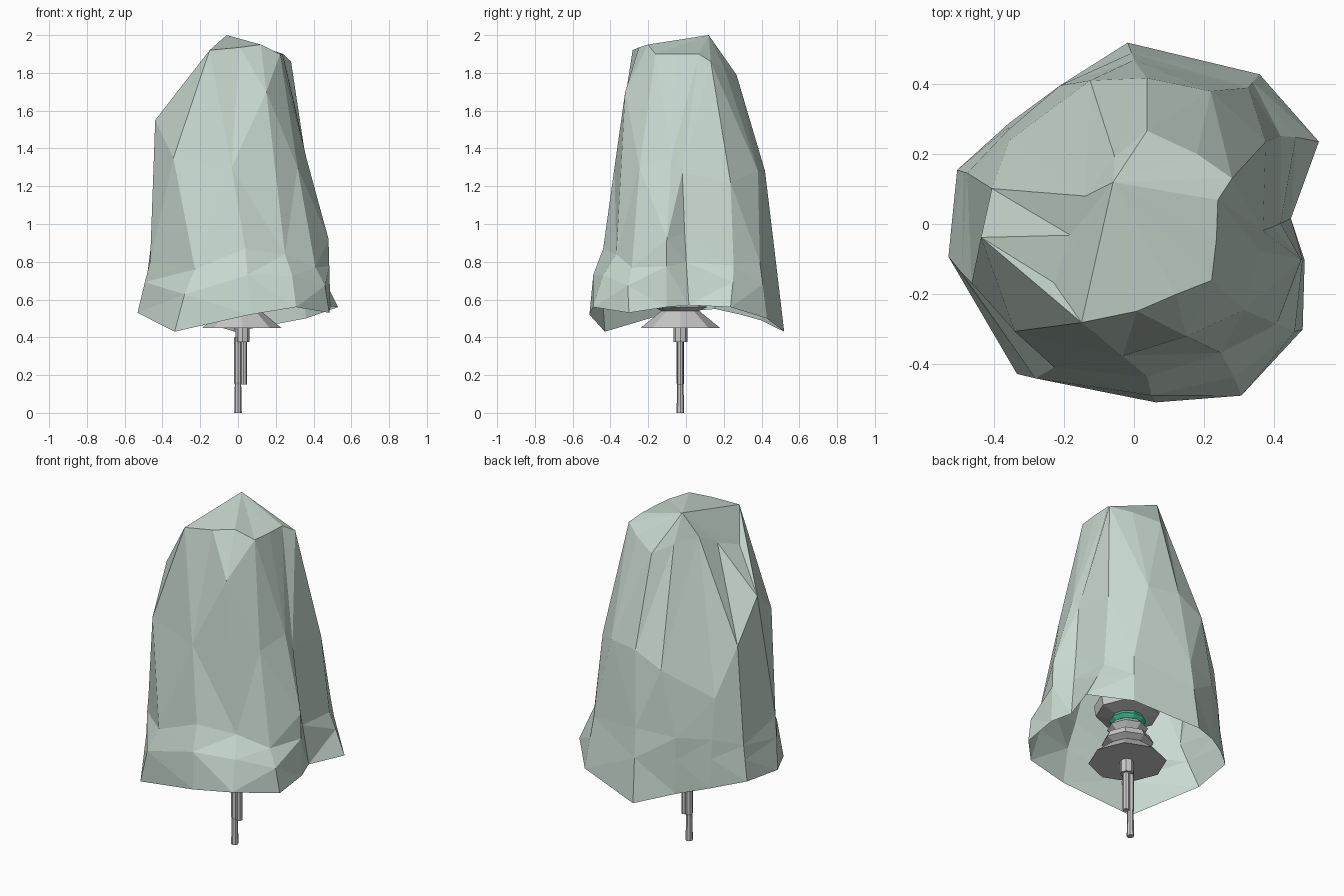
import bpy, bmesh, math

if "Cube" in bpy.data.objects:
    bpy.data.objects.remove(bpy.data.objects["Cube"])


def paint(obj, name, rgb):
    mat = bpy.data.materials.new(name)
    mat.diffuse_color = (*rgb, 1)
    mat.use_nodes = True
    mat.node_tree.nodes["Principled BSDF"].inputs["Base Color"].default_value = mat.diffuse_color
    obj.data.materials.append(mat)


def make(name, bm):
    mesh = bpy.data.meshes.new(name)
    bm.to_mesh(mesh)
    bm.free()
    obj = bpy.data.objects.new(name, mesh)
    bpy.context.collection.objects.link(obj)
    return obj


def bridge(bm, a, b):
    """Triangulated strip; each quad is split along its shorter diagonal,
    except the outer ridge at fold 7, which always runs up to the right."""
    n = len(a)
    for i in range(n):
        j = (i + 1) % n
        up = (a[i].co - b[j].co).length <= (a[j].co - b[i].co).length
        if up or i == 7:
            bm.faces.new((a[i], a[j], b[j]))
            bm.faces.new((a[i], b[j], b[i]))
        else:
            bm.faces.new((a[i], a[j], b[i]))
            bm.faces.new((a[j], b[j], b[i]))


def lathe(name, profile, sides, x, y):
    """Faceted turned part from (radius, height) pairs, capped at both ends."""
    bm = bmesh.new()
    rings = [[bm.verts.new((x + r * math.cos(2 * math.pi * i / sides),
                            y + r * math.sin(2 * math.pi * i / sides), z))
              for i in range(sides)] for r, z in profile]
    for a, b in zip(rings, rings[1:]):
        for i in range(sides):
            j = (i + 1) % sides
            bm.faces.new((a[i], a[j], b[j], b[i]))
    bm.faces.new(rings[0][::-1])
    bm.faces.new(rings[-1])
    return make(name, bm)


# Draped cloth: 13 folds, each ring gives (angle, radius, height)
rim = [(2, .45, .57), (24, .58, .56), (50, .56, .50), (92, .52, .43), (118, .45, .49),
       (141, .46, .52), (163, .53, .55), (190, .54, .53), (232, .545, .43), (277, .515, .52),
       (302, .58, .56), (328, .57, .53), (348, .50, .56)]
skirt = [(-1, .40, .95), (31, .49, .78), (50, .51, .80), (90, .47, .85), (118, .45, .82),
         (143, .45, .80), (163, .50, .75), (200, .495, .80), (241, .47, .76), (275, .44, .87),
         (304, .445, .84), (325, .50, .77), (348, .49, .92)]
waist = [(-3, .37, 1.27), (32, .445, 1.22), (60, .44, 1.28), (85, .42, 1.28), (107, .43, 1.20),
         (146, .43, 1.03), (166, .42, 1.30), (185, .44, 1.55), (222, .46, 1.35), (265, .38, 1.30),
         (295, .355, 1.70), (322, .40, 1.30), (348, .37, 1.35)]
crown = [(16, .25, 1.90), (25, .31, 1.86), (48, .27, 1.83), (82, .27, 1.79), (106, .20, 1.84),
         (150, .16, 1.87), (190, .185, 1.80), (216, .285, 1.75), (242, .32, 1.92), (272, .25, 1.935),
         (301, .235, 1.95), (324, .275, 1.90), (350, .24, 1.90)]
# Bulging hem, part way from rim to skirt, fuller at the front
hem = [(a + (b - a) * .6, (r + (s - r) * .6) * (1.05 if 7 < i < 12 else 1), z + (w - z) * .6)
       for i, ((a, r, z), (b, s, w)) in enumerate(zip(rim, skirt))]

bm = bmesh.new()
rings = [[bm.verts.new((r * math.cos(math.radians(a)), r * math.sin(math.radians(a)), z))
          for a, r, z in ring] for ring in (rim, hem, skirt, waist, crown)]
for lower, upper in zip(rings, rings[1:]):
    bridge(bm, lower, upper)
peak = bm.verts.new((-.06, .12, 2.0))
top = rings[-1]
for i in range(len(top)):
    bm.faces.new((top[i], top[(i + 1) % len(top)], peak))
paint(make("draped_cloth", bm), "pale_green", (.58, .70, .63))

# Two stems and the collar that holds them
lathe("long_stem", [(.02, 0), (.017, .15), (.02, .16), (.02, .40)], 8, 0, -.03)
lathe("short_stem", [(.018, .15), (.018, .40)], 8, .03, -.03)
lathe("collar", [(.037, .375), (.037, .46)], 8, .025, -.03)

# Flared base and ribbed neck hidden under the cloth
lathe("flared_base", [(.21, .45), (.10, .54), (.14, .56), (.12, .60), (.08, .62), (.11, .65),
                      (.08, .68)], 8, .02, -.03)
paint(lathe("green_band", [(.08, .68), (.10, .70), (.08, .73)], 10, .02, -.03),
      "leaf_green", (.05, .55, .30))
lathe("inner_cup", [(.08, .72), (.17, .74), (.18, .80), (.06, .92)], 8, .02, -.03)
